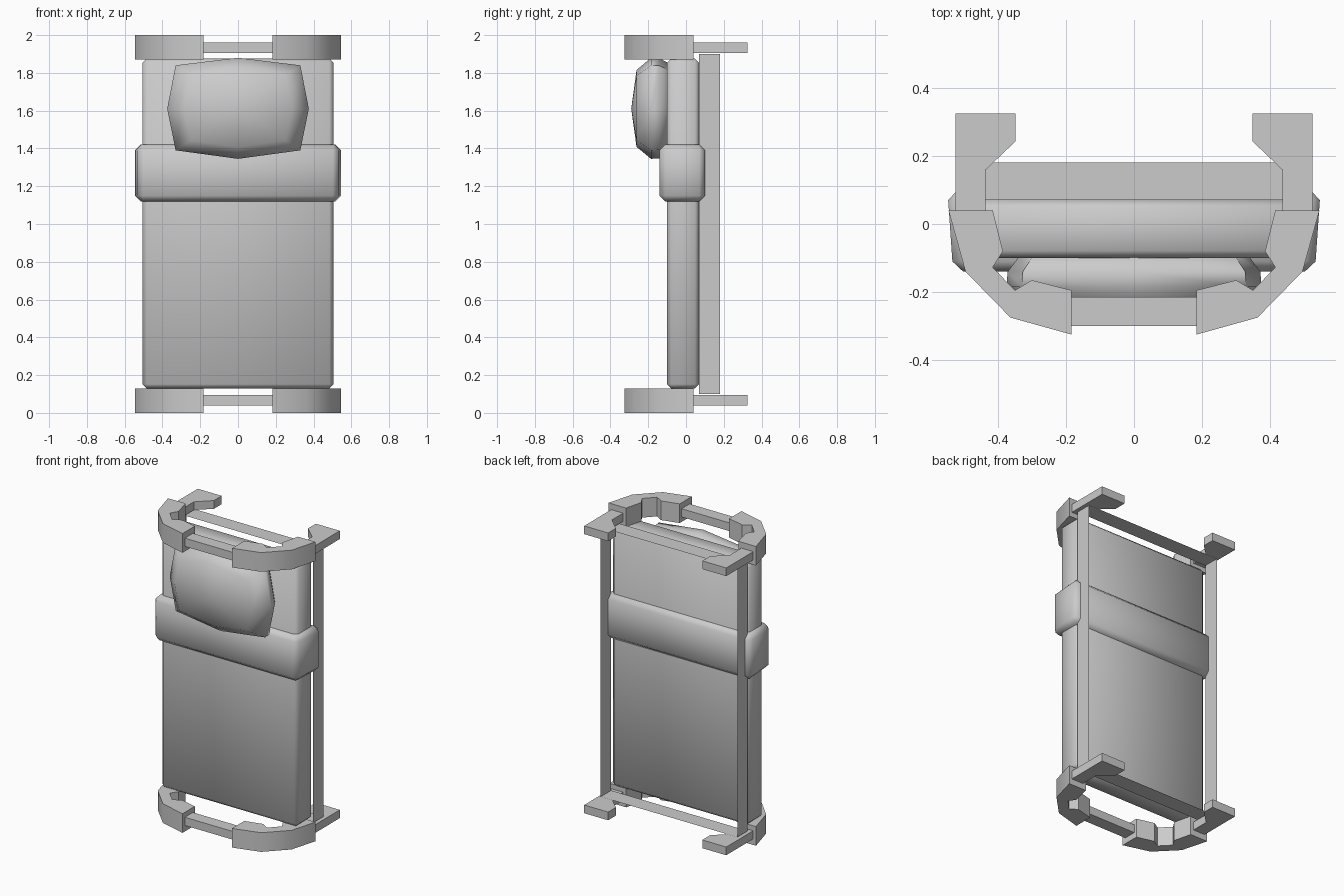
import bpy, bmesh, math

if "Cube" in bpy.data.objects:
    bpy.data.objects.remove(bpy.data.objects["Cube"])


def finish(name, bm, smooth=None):
    bmesh.ops.recalc_face_normals(bm, faces=bm.faces[:])
    me = bpy.data.meshes.new(name)
    bm.to_mesh(me)
    bm.free()
    ob = bpy.data.objects.new(name, me)
    bpy.context.collection.objects.link(ob)
    if smooth:
        bpy.ops.object.select_all(action='DESELECT')
        ob.select_set(True)
        bpy.context.view_layer.objects.active = ob
        bpy.ops.object.shade_smooth_by_angle(angle=math.radians(smooth))
    return ob


def box(name, lo, hi, bevel=0, smooth=None, front_x=1.0):
    bm = bmesh.new()
    bmesh.ops.create_cube(bm, size=1)
    for v in bm.verts:
        v.co = [(a + b) / 2 + c * (b - a) for a, b, c in zip(lo, hi, v.co)]
        if v.co.y < 0:
            v.co.x *= front_x
    if bevel:
        bmesh.ops.bevel(bm, geom=bm.edges[:], offset=bevel, segments=1,
                        affect='EDGES', profile=0.5)
    return finish(name, bm, smooth)


def prism(name, outline, z0, z1, side, smooth=None):
    bm = bmesh.new()
    low = [bm.verts.new((x * side, y, z0)) for x, y in outline]
    top = [bm.verts.new((x * side, y, z1)) for x, y in outline]
    bm.faces.new(low)
    bm.faces.new(top)
    for i in range(len(low)):
        j = (i + 1) % len(low)
        bm.faces.new((low[i], low[j], top[j], top[i]))
    return finish(name, bm, smooth)


# Mattress and folded blanket
box("mattress", (-.505, -.10, .13), (.505, .07, 1.875), .022, 50)
box("blanket_fold", (-.548, -.14, 1.12), (.548, .10, 1.42), .03, 60, .97)

# Open sheet frame behind the mattress
bm = bmesh.new()
corners = [(-.505, .10), (.505, .10), (.505, 1.90), (-.505, 1.90)]
rings = [[bm.verts.new((x, y, z)) for x, z in corners] for y in (.07, .18)]
for i in range(4):
    j = (i + 1) % 4
    bm.faces.new((rings[0][i], rings[0][j], rings[1][j], rings[1][i]))
finish("bed_frame", bm)

# Pillow: stacked eight-sided rings closed by fans
outline = [(0, .27), (.33, .23), (.375, 0), (.33, -.22),
           (0, -.265), (-.33, -.22), (-.375, 0), (-.33, .23)]
bm = bmesh.new()
rings = [[bm.verts.new((x * s, y, 1.61 + z * s)) for x, z in outline]
         for y, s in ((-.085, .88), (-.14, .99), (-.185, 1), (-.262, .76))]
for a, b in zip(rings, rings[1:]):
    for i in range(8):
        j = (i + 1) % 8
        bm.faces.new((a[i], a[j], b[j], b[i]))
for ring, y in ((rings[0], -.07), (rings[-1], -.29)):
    c = bm.verts.new((0, y, 1.61))
    for i in range(8):
        bm.faces.new((ring[i], ring[(i + 1) % 8], c))
finish("pillow", bm, 60)

# Headboard and footboard: curved ends, legs and a joining bar
arc = [(.545, .04), (.415, .04), (.385, -.08), (.415, -.127), (.35, -.195),
       (.30, -.165), (.183, -.195), (.183, -.325), (.363, -.275), (.495, -.14)]
leg = [(.525, .035), (.525, .325), (.348, .325), (.348, .243),
       (.437, .158), (.437, .035)]
for end, flip in (("foot", False), ("head", True)):
    def zz(a, b):
        return (2 - b, 2 - a) if flip else (a, b)
    for side, label in ((-1, "left"), (1, "right")):
        prism(f"{end}_arc_{label}", arc, *zz(0, .128), side, 35)
        prism(f"{end}_leg_{label}", leg, *zz(.04, .095), side)
    z0, z1 = zz(.04, .095)
    box(f"{end}_bar", (-.185, -.30, z0), (.185, -.215, z1))
